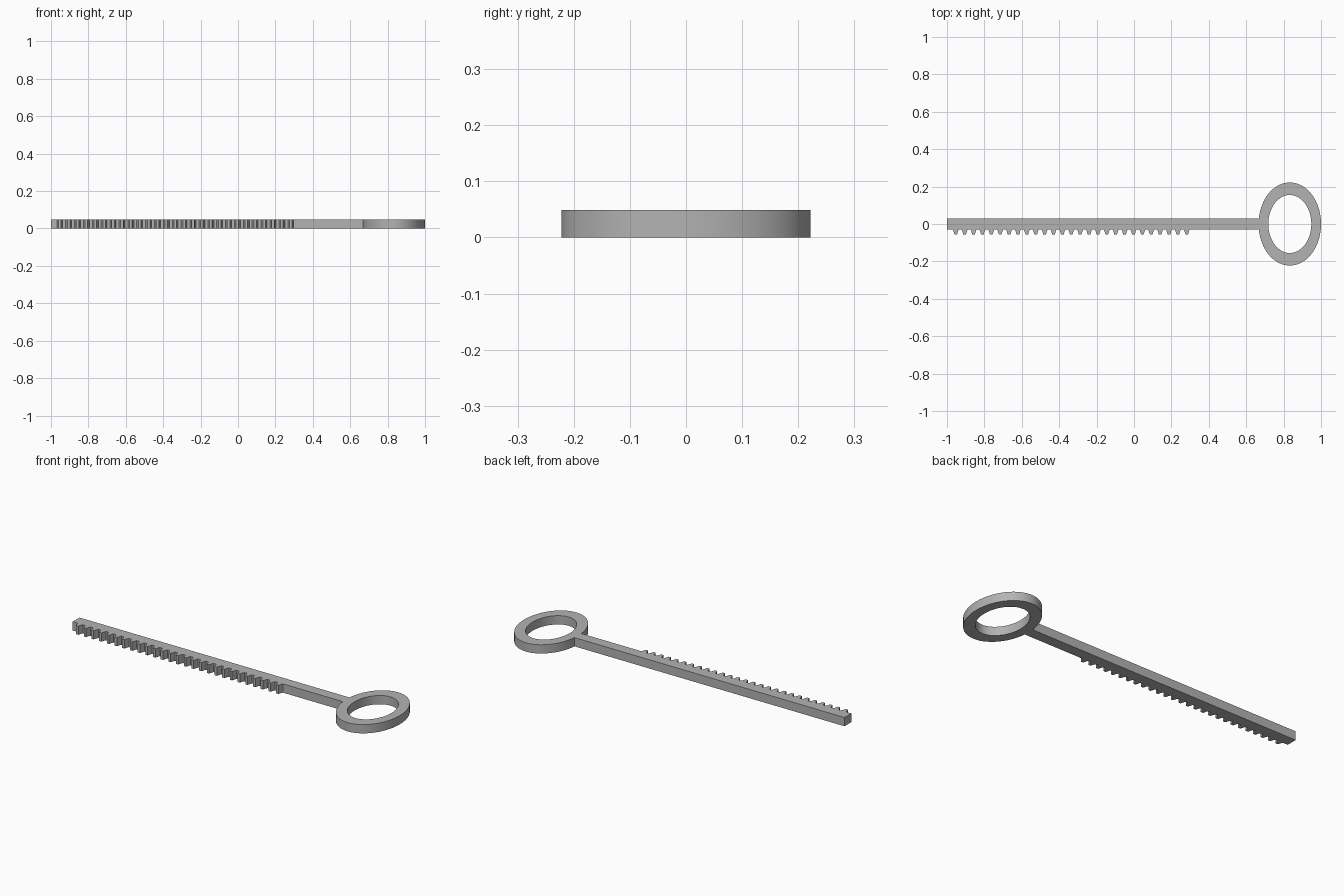
import bpy, bmesh
from math import sin, cos, asin, pi

if "Cube" in bpy.data.objects:
    bpy.data.objects.remove(bpy.data.objects["Cube"], do_unlink=True)

HEIGHT = 0.049
BAR_HALF = 0.03              # half width of the bar
RING_X = 0.833               # centre of the oval handle
OUTER, INNER = (0.167, 0.222), (0.115, 0.155)
TEETH, FIRST, PITCH = 27, -0.953, 0.0475
TOOTH = [(-0.016, 0), (-0.012, 0.009), (-0.007, 0.027),
         (0.007, 0.027), (0.012, 0.009), (0.016, 0)]

steel = bpy.data.materials.new("grey steel")
steel.use_nodes = True
steel.diffuse_color = (0.45, 0.45, 0.45, 1)
steel.node_tree.nodes["Principled BSDF"].inputs["Base Color"].default_value = (0.45, 0.45, 0.45, 1)


def arc(radii, start, end, steps):
    """Points along an oval around the handle centre."""
    angles = [start + (end - start) * i / steps for i in range(steps + 1)]
    return [(RING_X + radii[0] * cos(a), radii[1] * sin(a)) for a in angles]


# Outline: bar end, teeth along the front edge, then round the handle
join = asin(BAR_HALF / OUTER[1])
outline = [(-1, BAR_HALF), (-1, -BAR_HALF)]
for i in range(TEETH):
    outline += [(FIRST + i * PITCH + dx, -BAR_HALF - dy) for dx, dy in TOOTH]
outline += arc(OUTER, -pi + join, pi - join, 72)
hole = arc(INNER, 0, 2 * pi, 72)[:-1]

# Filled flat curve, extruded to the plate thickness
curve = bpy.data.curves.new("toothed_bar_outline", 'CURVE')
curve.dimensions = '2D'
curve.fill_mode = 'BOTH'
curve.extrude = HEIGHT / 2
for points in (outline, hole):
    spline = curve.splines.new('POLY')
    spline.points.add(len(points) - 1)
    for p, (x, y) in zip(spline.points, points):
        p.co = (x, y, 0, 1)
    spline.use_cyclic_u = True

bar = bpy.data.objects.new("toothed_bar_with_oval_handle", curve)
bpy.context.collection.objects.link(bar)
bpy.ops.object.select_all(action='DESELECT')
bar.select_set(True)
bpy.context.view_layer.objects.active = bar
bpy.ops.object.convert(target='MESH')
bar = bpy.context.object

# Weld the caps to the walls and stand the part on the ground
bm = bmesh.new()
bm.from_mesh(bar.data)
bmesh.ops.remove_doubles(bm, verts=bm.verts, dist=0.0001)
bmesh.ops.translate(bm, verts=bm.verts, vec=(0, 0, HEIGHT / 2))
bmesh.ops.recalc_face_normals(bm, faces=bm.faces)
bm.to_mesh(bar.data)
bm.free()
bar.data.materials.clear()
bar.data.materials.append(steel)
bpy.ops.object.shade_smooth_by_angle(angle=pi / 9)
